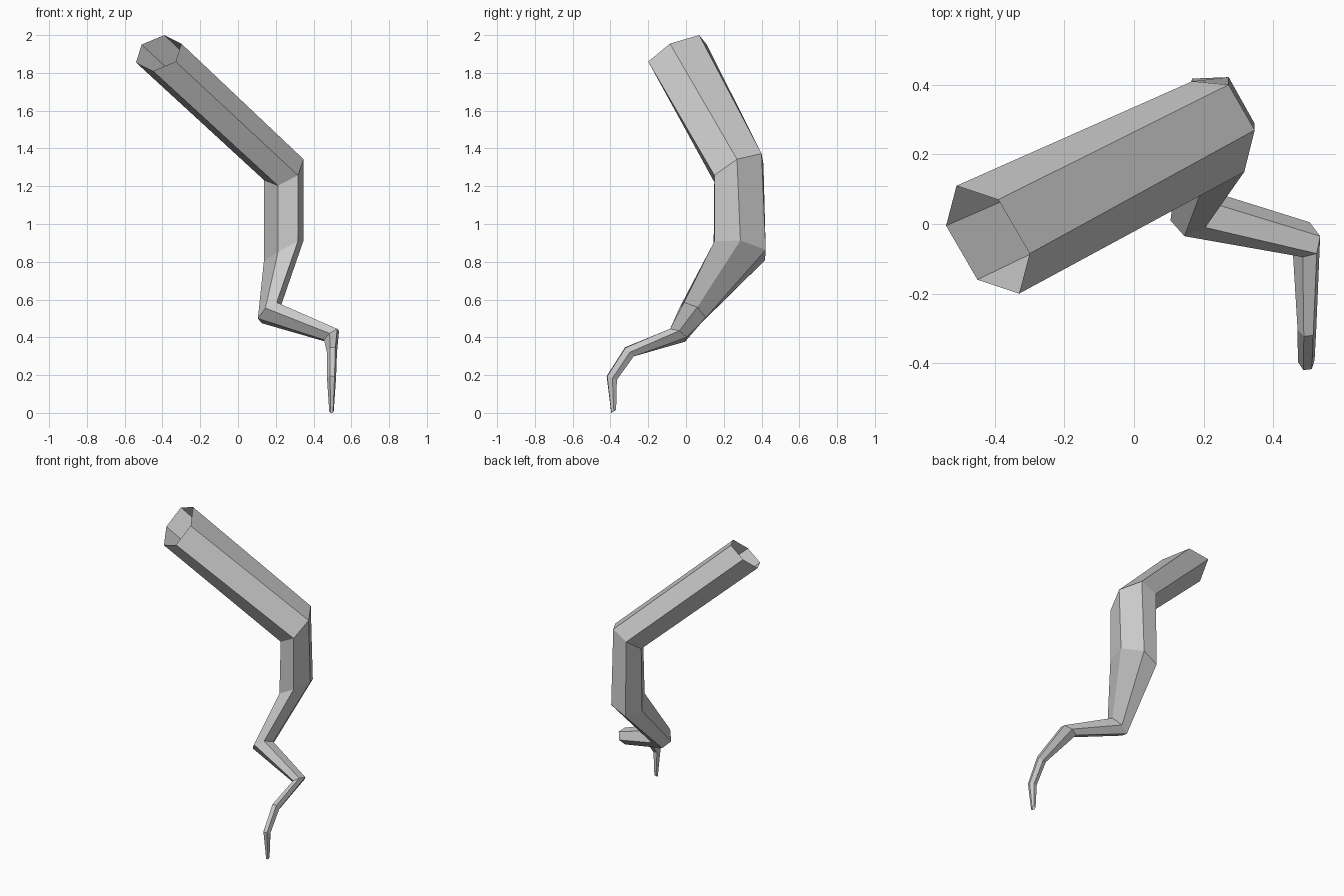
import bpy
import bmesh
from mathutils import Vector

# Bent, tapering six-sided tube: each joint is a mitred hexagon given by
# its centre and two of its spokes (the other four corners follow).
JOINTS = [
    ((-0.420, -0.045, 1.905), (-0.090, 0.155, 0.045), (0.120, -0.040, 0.050)),
    ((0.242, 0.280, 1.288), (-0.075, 0.130, 0.030), (0.105, -0.010, 0.055)),
    ((0.242, 0.284, 0.858), (-0.075, 0.134, -0.050), (0.105, 0.004, 0.055)),
    ((0.165, 0.035, 0.530), (-0.040, 0.045, -0.055), (0.060, 0.025, 0.030)),
    ((0.495, -0.045, 0.411), (-0.030, 0.040, -0.034), (0.040, 0.010, 0.024)),
    ((0.497, -0.300, 0.323), (-0.018, 0.020, -0.022), (0.027, 0.003, -0.002)),
    ((0.495, -0.393, 0.185), (-0.016, 0.024, -0.008), (0.024, 0.003, -0.002)),
    ((0.495, -0.383, 0.008), (-0.008, 0.012, 0.007), (0.012, 0.001, 0.001)),
]


def hexagon(bm, centre, a, c):
    centre, a, c = Vector(centre), Vector(a), Vector(c)
    return [bm.verts.new(centre + s) for s in (a, a + c, c, -a, -a - c, -c)]


# Root tube, open at both ends
bm = bmesh.new()
rings = [hexagon(bm, *joint) for joint in JOINTS]
for upper, lower in zip(rings, rings[1:]):
    for i in range(6):
        j = (i + 1) % 6
        bm.faces.new((upper[i], upper[j], lower[j], lower[i]))
bmesh.ops.recalc_face_normals(bm, faces=bm.faces)

mesh = bpy.data.meshes.new("crooked_root")
bm.to_mesh(mesh)
bm.free()
root = bpy.data.objects.new("crooked_root", mesh)
bpy.context.collection.objects.link(root)
